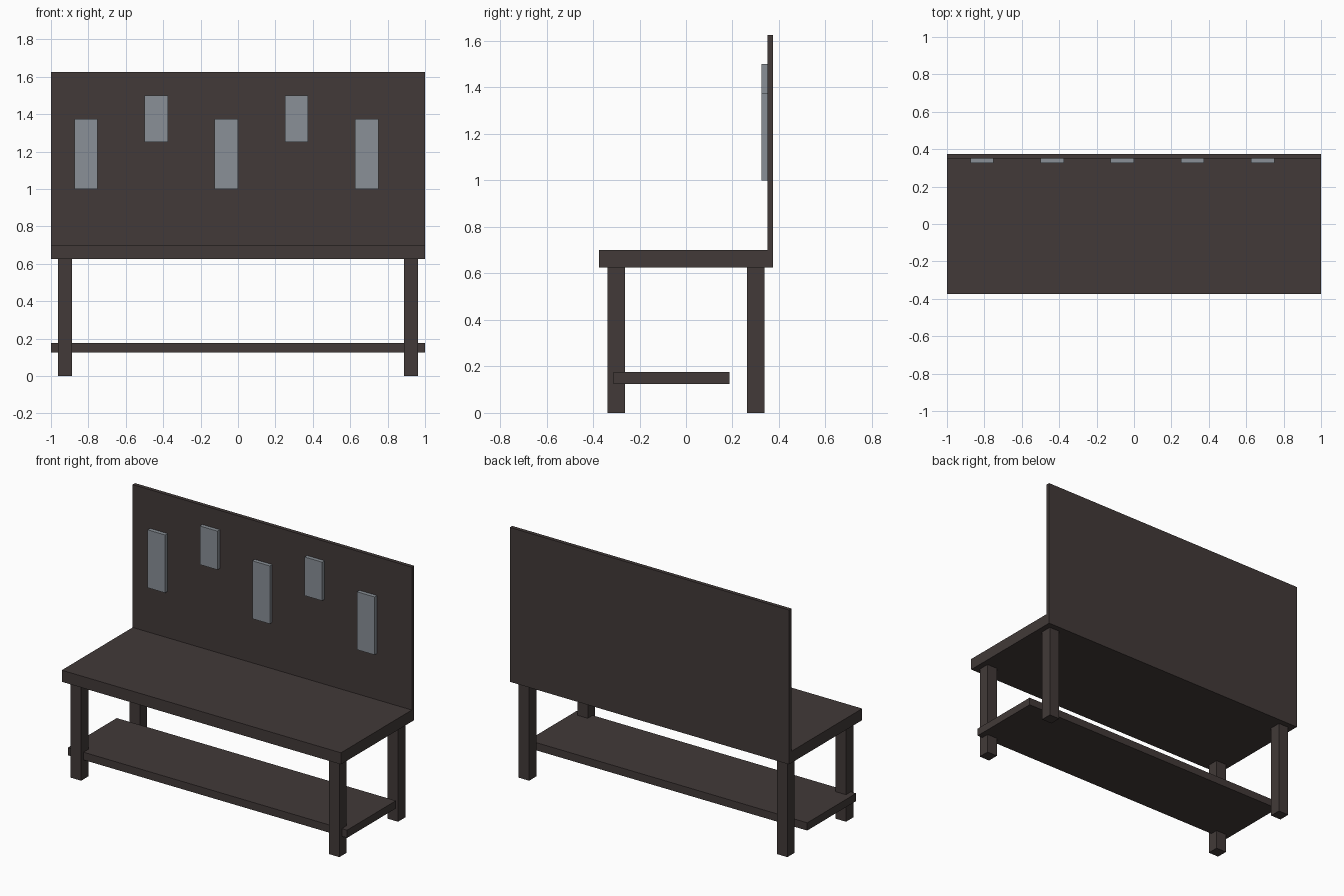
import bpy

if "Cube" in bpy.data.objects:
    bpy.data.objects.remove(bpy.data.objects["Cube"])


def material(name, rgb):
    m = bpy.data.materials.new(name)
    m.diffuse_color = (*rgb, 1.0)
    m.use_nodes = True
    m.node_tree.nodes["Principled BSDF"].inputs["Base Color"].default_value = m.diffuse_color
    return m


DARK = material("dark brown wood", (0.054, 0.042, 0.040))
GREY = material("grey metal", (0.253, 0.279, 0.309))


def box(name, x, y, z, mat):
    """Box from (min, max) ranges on each axis."""
    bpy.ops.mesh.primitive_cube_add(size=1)
    ob = bpy.context.object
    ob.name = name
    for v in ob.data.vertices:
        v.co = [r[0] if c < 0 else r[1] for c, r in zip(v.co, (x, y, z))]
    ob.data.materials.append(mat)
    return ob


# worktop, lower shelf and back board
box("worktop", (-1, 1), (-0.375, 0.375), (0.625, 0.70), DARK)
box("lower_shelf", (-1, 1), (-0.3125, 0.1875), (0.125, 0.175), DARK)
box("back_board", (-1, 1), (0.35, 0.375), (0.70, 1.625), DARK)

# four square legs
LEG = 0.0375
for side, cx in (("left", -0.925), ("right", 0.925)):
    for end, cy in (("front", -0.3), ("back", 0.3)):
        box(f"{end}_{side}_leg", (cx - LEG, cx + LEG), (cy - LEG, cy + LEG), (0, 0.625), DARK)

# hanging tools, alternating long and short
for i in range(5):
    x = -0.875 + 0.375 * i
    z = (1.25, 1.5) if i % 2 else (1.0, 1.375)
    box(f"hanging_tool_{i + 1}", (x, x + 0.125), (0.325, 0.35), z, GREY)
